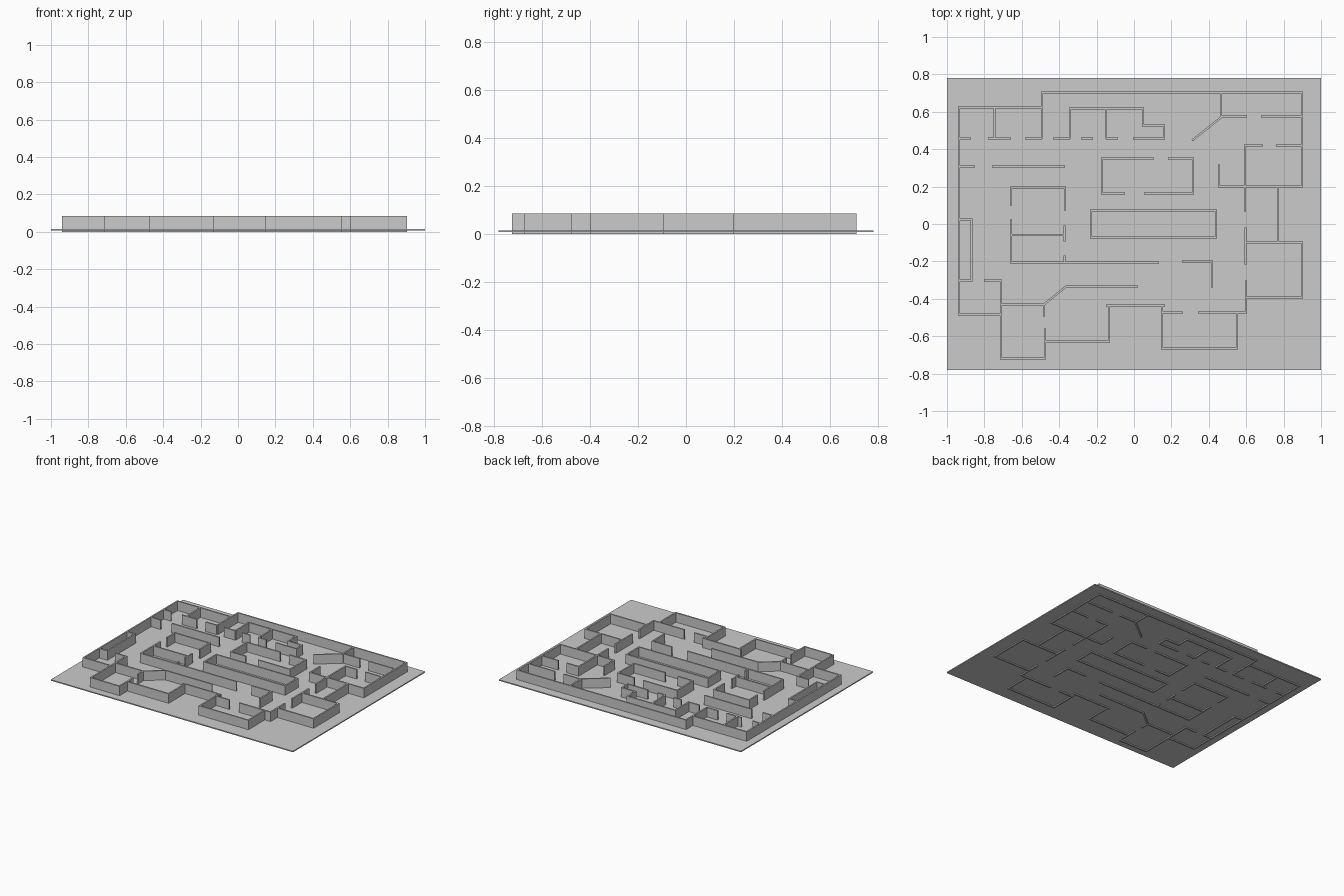
import bpy, bmesh
from mathutils import Vector

if "Cube" in bpy.data.objects:
    bpy.data.objects.remove(bpy.data.objects["Cube"])

WALL_T, WALL_H = 0.011, 0.086      # wall thickness and height
FLOOR_Z0, FLOOR_Z1 = 0.008, 0.016  # floor slab bottom and top
S, CX, CY = 187.0, 1134.0, 224.5   # plan units per model unit, plan centre


def finish(name, bm):
    bmesh.ops.recalc_face_normals(bm, faces=bm.faces)
    me = bpy.data.meshes.new(name)
    bm.to_mesh(me)
    bm.free()
    ob = bpy.data.objects.new(name, me)
    bpy.context.collection.objects.link(ob)


def add_run(bm, plan, closed=False):
    """Extrude a mitred wall along a plan polyline."""
    p = [Vector(((x - CX) / S, (CY - y) / S)) for x, y in plan]
    n = len(p)
    count = n if closed else n - 1
    normals = []
    for i in range(count):
        d = (p[(i + 1) % n] - p[i]).normalized()
        normals.append(Vector((-d.y, d.x)))
    rings = []
    for i in range(n):
        a = normals[i - 1] if (closed or i > 0) else normals[0]
        b = normals[i] if i < count else normals[-1]
        m = (a + b).normalized()
        off = m * (WALL_T / 2 / m.dot(b))
        l, r = p[i] + off, p[i] - off
        rings.append([bm.verts.new((q.x, q.y, z)) for q, z in
                      ((l, 0), (r, 0), (r, WALL_H), (l, WALL_H))])
    for i in range(count):
        a, b = rings[i], rings[(i + 1) % n]
        for k in range(4):
            j = (k + 1) % 4
            bm.faces.new((a[k], a[j], b[j], b[k]))
    if not closed:
        bm.faces.new(rings[0])
        bm.faces.new(rings[-1])


def walls(name, *runs, closed=False):
    bm = bmesh.new()
    for run in runs:
        add_run(bm, run, closed)
    finish(name, bm)


def row(y, *spans):
    """Straight walls sharing one line, with door gaps between them."""
    return [[(a, y), (b, y)] for a, b in spans]


def column(x, *spans):
    return [[(x, a), (x, b)] for a, b in spans]


# Floor slab
bm = bmesh.new()
bmesh.ops.create_cube(bm, size=1)
bmesh.ops.scale(bm, vec=(2, 1.56, FLOOR_Z1 - FLOOR_Z0), verts=bm.verts)
bmesh.ops.translate(bm, vec=(0, 0, (FLOOR_Z0 + FLOOR_Z1) / 2), verts=bm.verts)
finish("floor", bm)

# Outer walls
walls("west_outer_wall", [(1000, 315), (959, 315), (959, 108), (1042, 108)])
walls("north_outer_wall", [(1042, 139), (1042, 93), (1302, 93), (1302, 187), (1219, 187), (1219, 165)])
walls("west_shaft", [(959, 220), (971.5, 220), (971.5, 281), (959, 281)])

# North row of small rooms
walls("north_room_fronts", *row(139, (959, 971), (988, 1011), (1025, 1042),
                                (1053, 1070), (1081, 1093), (1106, 1118)))
walls("north_room_dividers", *column(994.5, (108, 139)), *column(1106, (109, 139)))
walls("north_room_shell", [(1070, 139), (1070, 109), (1143, 109), (1143, 126),
                           (1164, 126), (1164, 139), (1133, 139)])
walls("north_corridor_wall", *row(167, (959, 975), (992, 1065)))

# North-east rooms
walls("angled_wall", [(1192, 141), (1221, 118), (1221, 93)])
walls("northeast_room_front", *row(117, (1221, 1247), (1261, 1302)))
walls("northeast_room", [(1263, 146), (1245, 146), (1245, 212)], *row(146, (1276, 1302)))

# Central rooms and core
walls("central_room", [(1154, 159), (1102, 159), (1102, 194), (1125, 194)],
      [(1144, 194), (1193, 194), (1193, 159), (1168, 159)])
walls("core", [(1091, 211), (1216, 211), (1216, 238), (1091, 238)], closed=True)

# West-central rooms
walls("west_room_upper", [(1011, 206), (1011, 188), (1065, 188), (1065, 211)])
walls("west_room_lower", [(1011, 220), (1011, 263), (1159, 263)], *row(235.5, (1011, 1064)),
      *column(1064.5, (226, 242), (256, 263)))
walls("south_corridor_corner", [(1182, 262), (1212, 262), (1212, 288)])

# East rooms
walls("east_corridor_wall", *column(1245.5, (228, 265)), *column(1278, (187, 243)))
walls("east_room", [(1245, 243), (1302, 243), (1302, 298), (1246, 298)])

# South rooms
walls("southeast_corner", [(1246, 281), (1246, 313), (1198, 313)], *row(313, (1162, 1183)))
walls("southeast_room", [(1162, 306), (1162, 349), (1237, 349), (1237, 313)])
walls("south_middle_room", *row(306, (1106, 1165)), [(1109, 306), (1109, 342), (1045, 342)])
walls("southwest_room", [(1045, 329), (1045, 359), (1001, 359), (1001, 281), (984, 281)])
walls("southwest_angled_wall", [(1001, 305), (1044, 305), (1066, 287), (1138, 287)],
      *column(1044, (305, 317)))
